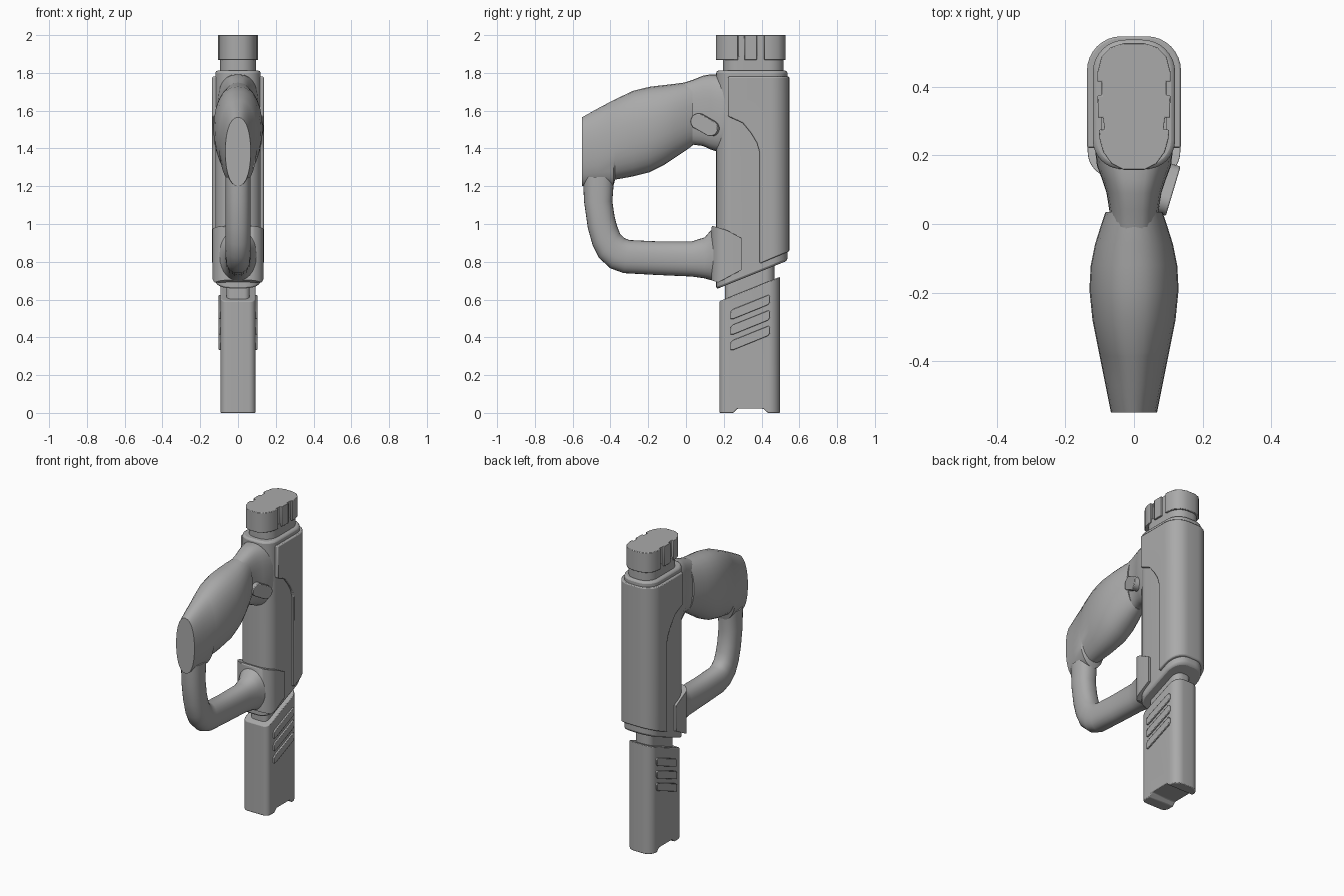
import bpy, bmesh, math
from mathutils import Matrix

if "Cube" in bpy.data.objects:
    bpy.data.objects.remove(bpy.data.objects["Cube"])

grey = bpy.data.materials.new("grey_plastic")
grey.diffuse_color = (0.40, 0.40, 0.40, 1)
grey.use_nodes = True
grey.node_tree.nodes["Principled BSDF"].inputs["Base Color"].default_value = grey.diffuse_color


def finish(name, bm, bevel=0.0):
    """Turn a bmesh into a named, shaded object."""
    bmesh.ops.recalc_face_normals(bm, faces=bm.faces)
    me = bpy.data.meshes.new(name)
    bm.to_mesh(me)
    bm.free()
    me.materials.append(grey)
    ob = bpy.data.objects.new(name, me)
    bpy.context.collection.objects.link(ob)
    if bevel:
        add_bevel(ob, bevel)
    shade(ob)
    return ob


def add_bevel(ob, width):
    m = ob.modifiers.new("bevel", 'BEVEL')
    m.width, m.segments = width, 2
    m.limit_method, m.angle_limit = 'ANGLE', math.radians(40)


def shade(ob):
    bpy.ops.object.select_all(action='DESELECT')
    ob.select_set(True)
    bpy.context.view_layer.objects.active = ob
    bpy.ops.object.shade_smooth_by_angle(angle=math.radians(35))


def skin(bm, rings):
    """Bridge equal rings of points and cap both ends."""
    vs = [[bm.verts.new(p) for p in r] for r in rings]
    n = len(vs[0])
    for a, b in zip(vs, vs[1:]):
        for i in range(n):
            j = (i + 1) % n
            bm.faces.new((a[i], a[j], b[j], b[i]))
    bm.faces.new(vs[0])
    bm.faces.new(vs[-1])


def rounded(hx, y0, y1, rf, rb, n=8):
    """Rounded rectangle in plan, with front and back corner radii."""
    pts = []
    for cx, cy, r, a0 in ((hx - rf, y0 + rf, rf, -90), (hx - rb, y1 - rb, rb, 0),
                          (rb - hx, y1 - rb, rb, 90), (rf - hx, y0 + rf, rf, 180)):
        for i in range(n + 1):
            a = math.radians(a0 + 90 * i / n)
            pts.append((cx + r * math.cos(a), cy + r * math.sin(a)))
    return pts


def prism(name, outline, low, high, bevel=0.0):
    """Plan outline raised between two heights that may depend on y."""
    bm = bmesh.new()
    skin(bm, [[(x, y, f(y)) for x, y in outline] for f in (low, high)])
    return finish(name, bm, bevel)


def plate(name, side, x0, x1, bevel=0.0, matrix=None):
    """Side profile (y, z) extruded along x."""
    bm = bmesh.new()
    skin(bm, [[(x, y, z) for y, z in side] for x in (x0, x1)])
    if matrix:
        bm.transform(matrix)
    return finish(name, bm, bevel)


def trimmed(name, outline, side, bevel):
    """Plan outline intersected with a side profile."""
    ob = prism(name, outline, lambda y: -0.1, lambda y: 2.1)
    cutter = plate("cutter", side, -0.5, 0.5)
    m = ob.modifiers.new("trim", 'BOOLEAN')
    m.operation, m.solver, m.object = 'INTERSECT', 'EXACT', cutter
    dg = bpy.context.evaluated_depsgraph_get()
    me = bpy.data.meshes.new_from_object(ob.evaluated_get(dg))
    ob.modifiers.clear()
    ob.data = me
    bpy.data.objects.remove(cutter)
    add_bevel(ob, bevel)
    shade(ob)
    return ob


def loft(name, sections, power=2.0, n=28):
    """Oval rings, each spanning two side-view points with a half width."""
    rings = []
    for py, pz, qy, qz, hx in sections:
        ring = []
        for i in range(n):
            a = 2 * math.pi * i / n
            c, s = (math.copysign(abs(v) ** (2 / power), v) for v in (math.cos(a), math.sin(a)))
            ring.append((hx * c, (py + qy) / 2 + s * (py - qy) / 2,
                         (pz + qz) / 2 + s * (pz - qz) / 2))
        rings.append(ring)
    bm = bmesh.new()
    skin(bm, rings)
    return finish(name, bm)


def flat(z):
    return lambda y: z


# Body core with sloping underside
prism("body_core", rounded(0.12, 0.16, 0.537, 0.085, 0.095),
      lambda y: 0.655 + 0.4 * (y - 0.16), flat(1.812), 0.012)

# Outer jacket wrapping the back and sides
trimmed("body_jacket", rounded(0.137, 0.165, 0.547, 0.05, 0.10),
        [(0.222, 1.78), (0.60, 1.78), (0.60, 0.878), (0.39, 0.79), (0.39, 1.38),
         (0.375, 1.43), (0.345, 1.48), (0.30, 1.535), (0.222, 1.57)], 0.006)

# Top neck and grooved cap
prism("cap_neck", rounded(0.095, 0.195, 0.517, 0.08, 0.08), flat(1.79), flat(1.89))
half = [(0.03, 0.158), (0.065, 0.175), (0.09, 0.21), (0.101, 0.25), (0.102, 0.275),
        (0.086, 0.275), (0.09, 0.31), (0.105, 0.31), (0.106, 0.375), (0.094, 0.375),
        (0.094, 0.415), (0.107, 0.415), (0.107, 0.44), (0.095, 0.487),
        (0.068, 0.515), (0.03, 0.527)]
prism("cap", half + [(-x, y) for x, y in reversed(half)], flat(1.868), flat(2.0), 0.003)

# Lower grip with notched foot, and the neck joining it to the body
trimmed("lower_grip", rounded(0.092, 0.177, 0.497, 0.035, 0.06),
        [(0.1, 0), (0.25, 0), (0.272, 0.022), (0.41, 0.022), (0.432, 0), (0.6, 0),
         (0.6, 0.762), (0.1, 0.56)], 0.010)
prism("lower_neck", rounded(0.062, 0.207, 0.468, 0.03, 0.05), flat(0.55), flat(0.80))

# Slanted ribs on both sides of the lower grip
for k in range(3):
    d = -0.082 * k
    rib = [(0.235, 0.497), (0.25, 0.497), (0.435, 0.572), (0.445, 0.588), (0.445, 0.617),
           (0.437, 0.625), (0.25, 0.55), (0.235, 0.535)]
    side = [(y, z + d) for y, z in rib]
    for s, label in ((1, "right"), (-1, "left")):
        plate(f"grip_rib_{label}_{k + 1}", side, s * 0.08, s * 0.102, 0.003)

# Collar that anchors the lower handle to the body
trimmed("handle_collar", rounded(0.135, 0.135, 0.40, 0.075, 0.05),
        [(0.10, 0.715), (0.17, 0.69), (0.295, 0.757), (0.295, 0.925), (0.215, 0.968),
         (0.14, 0.99), (0.10, 0.93)], 0.005)

# Lower handle tube, bending up to the main grip
loft("lower_handle", [
    (0.17, 0.695, 0.17, 0.985, 0.11), (0.13, 0.703, 0.13, 0.965, 0.09),
    (0.10, 0.712, 0.10, 0.93, 0.078), (0.03, 0.722, 0.03, 0.907, 0.068),
    (-0.15, 0.73, -0.15, 0.908, 0.066), (-0.33, 0.74, -0.30, 0.915, 0.066),
    (-0.40, 0.765, -0.325, 0.925, 0.066), (-0.46, 0.82, -0.35, 0.95, 0.066),
    (-0.495, 0.89, -0.365, 0.99, 0.066), (-0.52, 0.98, -0.378, 1.04, 0.066),
    (-0.54, 1.12, -0.39, 1.12, 0.066), (-0.545, 1.25, -0.38, 1.25, 0.066)], 2.3)

# Swelling main grip
loft("main_grip", [(y, t, y, b, w) for y, t, b, w in (
    (-0.55, 1.565, 1.20, 0.067), (-0.47, 1.61, 1.20, 0.083), (-0.385, 1.655, 1.20, 0.10),
    (-0.375, 1.66, 1.235, 0.102), (-0.28, 1.705, 1.252, 0.121), (-0.19, 1.727, 1.275, 0.13),
    (-0.12, 1.735, 1.31, 0.126), (-0.06, 1.742, 1.35, 0.114), (0.0, 1.75, 1.39, 0.095),
    (0.035, 1.752, 1.415, 0.083))], 2.2)

# Short bridge between main grip and body
loft("grip_bridge", [(y, t, y, b, w) for y, t, b, w in (
    (-0.02, 1.745, 1.40, 0.07), (0.04, 1.765, 1.42, 0.072), (0.09, 1.785, 1.413, 0.08),
    (0.13, 1.792, 1.395, 0.093), (0.17, 1.792, 1.382, 0.108), (0.23, 1.792, 1.38, 0.115))], 2.8)

# Tilted oval trigger button on the right
capsule = []
for i in range(24):
    a = 2 * math.pi * (i + 0.5) / 24
    capsule.append((math.copysign(0.038, math.cos(a)) + 0.042 * math.cos(a), 0.042 * math.sin(a)))
plate("trigger_button", capsule, -0.028, 0.015, 0.004,
      Matrix.Translation((0.1, 0.1, 1.525)) @ Matrix.Rotation(-0.29, 4, 'Z')
      @ Matrix.Rotation(-0.5, 4, 'X'))
